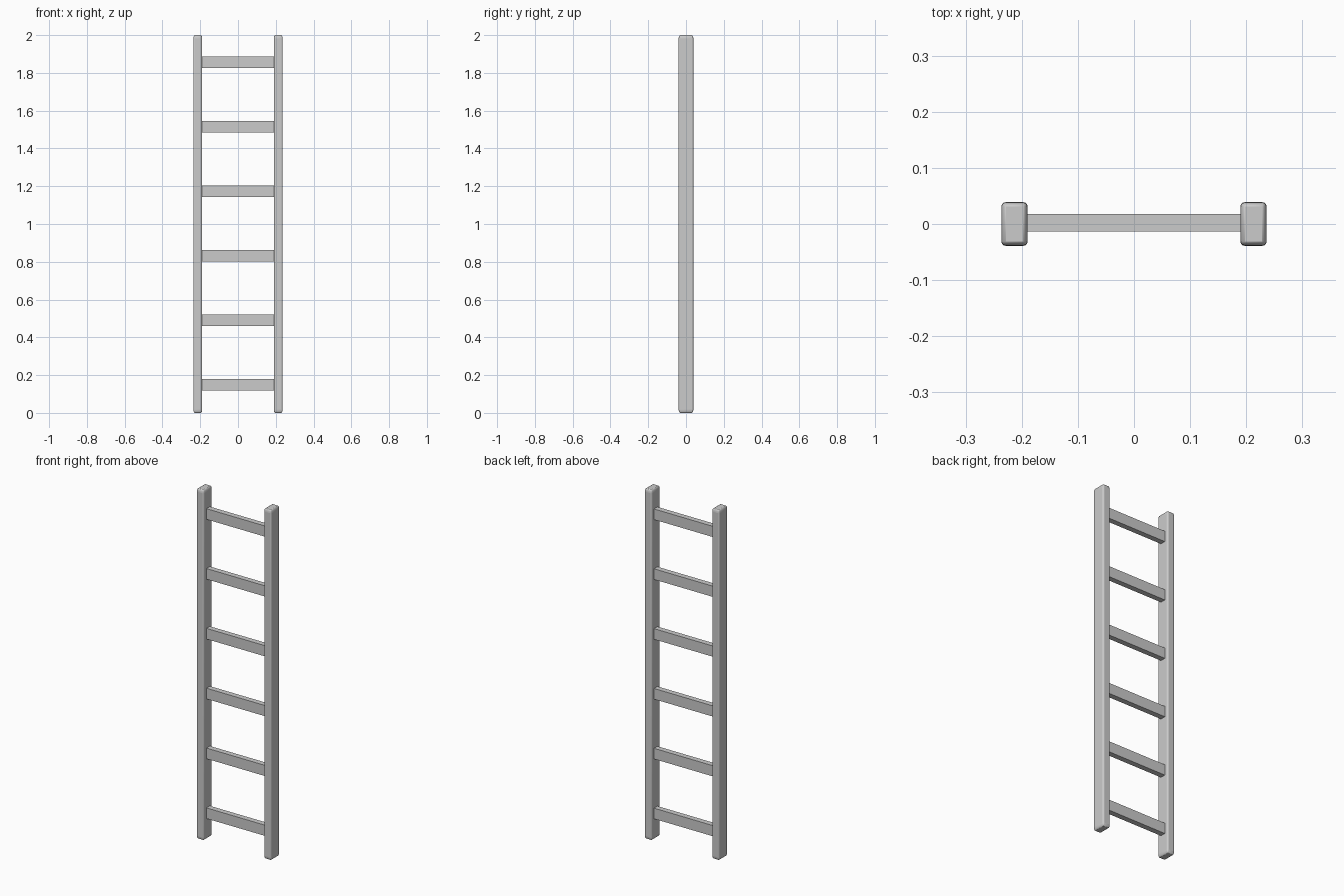
import bpy
from math import radians

if "Cube" in bpy.data.objects:
    bpy.data.objects.remove(bpy.data.objects["Cube"])


def box(name, size, loc, bevel, stretch=(1, 1, 1)):
    """Rounded box; stretch scales the bevel along each axis."""
    bpy.ops.mesh.primitive_cube_add(size=1, location=loc)
    ob = bpy.context.object
    ob.name = name
    for v in ob.data.vertices:
        v.co = [c * s / k for c, s, k in zip(v.co, size, stretch)]
    ob.scale = stretch
    if bevel:
        mod = ob.modifiers.new("bevel", 'BEVEL')
        mod.width = bevel
        mod.segments = 3
    bpy.ops.object.shade_smooth_by_angle(angle=radians(40))
    return ob


# Side rails with softly rounded edges, longer rounding at the ends
for side, x in (("left", -0.213), ("right", 0.213)):
    box(side + "_rail", (0.047, 0.078, 2.0), (x, 0, 1.0), 0.008, (1, 1, 2.2))

# Six evenly spaced flat rungs
for i in range(6):
    box(f"rung_{i + 1}", (0.384, 0.031, 0.061), (0, 0.002, 0.148 + 0.3417 * i), 0)
